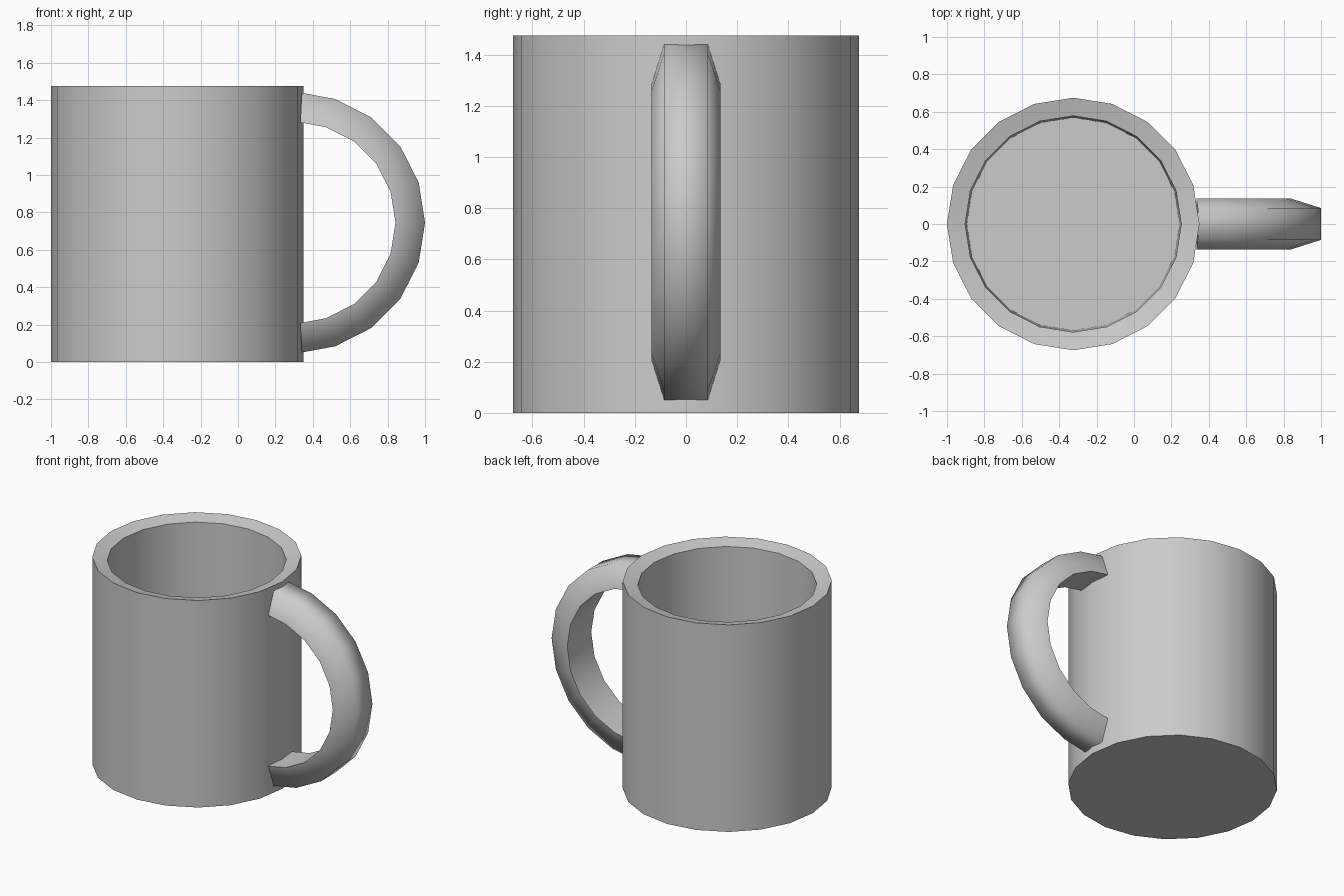
import bpy, bmesh
from math import cos, sin, radians, tau

if "Cube" in bpy.data.objects:
    bpy.data.objects.remove(bpy.data.objects["Cube"])

SIDES = 20
CUP_X = -0.325


def make_object(name, bm):
    bmesh.ops.recalc_face_normals(bm, faces=bm.faces)
    mesh = bpy.data.meshes.new(name)
    bm.to_mesh(mesh)
    bm.free()
    obj = bpy.data.objects.new(name, mesh)
    bpy.context.collection.objects.link(obj)
    bpy.ops.object.select_all(action='DESELECT')
    obj.select_set(True)
    bpy.context.view_layer.objects.active = obj
    return obj


def bridge(bm, rings, closed=True):
    for a, b in zip(rings, rings[1:]):
        n = len(a)
        for i in range(n):
            j = (i + 1) % n
            bm.faces.new((a[i], a[j], b[j], b[i]))
    bm.faces.new(rings[0])
    bm.faces.new(rings[-1])


# Cup: lathed wall with a rim sloping inward, slight inner taper, flat floor
bm = bmesh.new()
profile = [(0.675, 0.0), (0.675, 1.475), (0.578, 1.45), (0.568, 0.10)]
rings = [[bm.verts.new((CUP_X + r * cos(tau * i / SIDES), r * sin(tau * i / SIDES), z))
          for i in range(SIDES)] for r, z in profile]
bridge(bm, rings)
make_object("cup", bm)
bpy.ops.object.shade_smooth_by_angle(angle=radians(30))

# Handle: trapezoid section, wide on the inside, swept round a half circle
bm = bmesh.new()
section = [(0.537, -0.135), (0.695, -0.085), (0.695, 0.085), (0.537, 0.135)]
angles = [-87, -72, -54, -36, -18, 0, 18, 36, 54, 72, 87]
rings = [[bm.verts.new((0.305 + r * cos(radians(a)), y, 0.745 + r * sin(radians(a))))
          for r, y in section] for a in angles]
bridge(bm, rings)
make_object("handle", bm)
bpy.ops.object.shade_smooth_by_angle(angle=radians(80))
